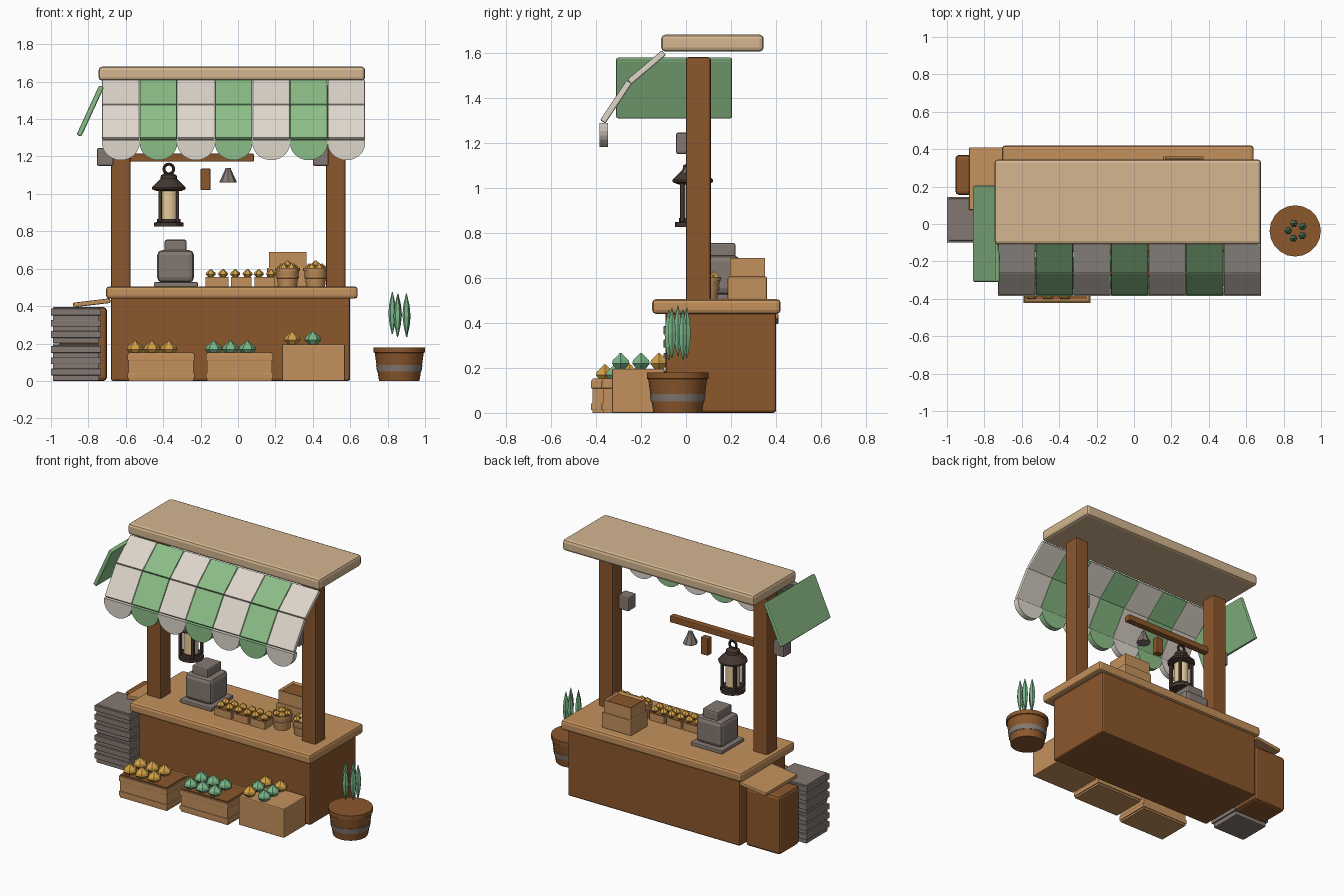
import bpy, bmesh, math
from mathutils import Matrix, Vector

if "Cube" in bpy.data.objects:
    bpy.data.objects.remove(bpy.data.objects["Cube"])


def mat(name, r, g, b):
    m = bpy.data.materials.new(name)
    m.diffuse_color = [(c / 255 / 12.92 if c < 11 else ((c / 255 + .055) / 1.055) ** 2.4) for c in (r, g, b)] + [1]
    m.use_nodes = True
    m.node_tree.nodes["Principled BSDF"].inputs["Base Color"].default_value = m.diffuse_color
    return m


BROWN = mat("dark wood", 139, 87, 44)
WOOD = mat("light wood", 196, 145, 92)
TAN = mat("roof tan", 212, 182, 144)
GREY = mat("stone grey", 132, 121, 114)
CREAM = mat("awning cream", 222, 214, 203)
GREEN = mat("awning green", 140, 190, 136)
LEAF = mat("plant green", 122, 184, 138)
GOLD = mat("fruit gold", 212, 162, 72)
IRON = mat("lantern iron", 68, 55, 48)
GLASS = mat("lantern glass", 232, 204, 156)


def finish(bm, name, *mats):
    bmesh.ops.recalc_face_normals(bm, faces=bm.faces[:])
    me = bpy.data.meshes.new(name)
    bm.to_mesh(me)
    bm.free()
    ob = bpy.data.objects.new(name, me)
    for m in mats:
        me.materials.append(m)
    bpy.context.collection.objects.link(ob)
    return ob


def box(name, x, y, z, m, bevel=.006, rot=None, inset=None):
    """Bevelled box from (min, max) ranges; inset = (rim, depth, material) hollows the top."""
    bm = bmesh.new()
    bmesh.ops.create_cube(bm, size=1)
    bmesh.ops.scale(bm, vec=(x[1] - x[0], y[1] - y[0], z[1] - z[0]), verts=bm.verts[:])
    if inset:
        top = [f for f in bm.faces if f.normal.z > .9]
        bmesh.ops.inset_region(bm, faces=top, thickness=inset[0])
        bmesh.ops.translate(bm, vec=(0, 0, -inset[1]), verts=top[0].verts[:])
        top[0].material_index = 1
    elif bevel:
        bmesh.ops.bevel(bm, geom=bm.edges[:], offset=bevel, segments=2, profile=.5, affect='EDGES')
    if rot:
        bmesh.ops.rotate(bm, matrix=rot, verts=bm.verts[:])
    bmesh.ops.translate(bm, vec=(sum(x) / 2, sum(y) / 2, sum(z) / 2), verts=bm.verts[:])
    return finish(bm, name, m, *([inset[2]] if inset else []))


def lathe(name, at, profile, m, sides=20, smooth=True):
    """Closed solid of revolution from (radius, height) points."""
    bm = bmesh.new()
    rings = [[bm.verts.new((at[0] + r * math.cos(2 * math.pi * i / sides),
                            at[1] + r * math.sin(2 * math.pi * i / sides), at[2] + h))
              for i in range(sides)] for r, h in profile]
    for a, b in zip(rings, rings[1:]):
        for i in range(sides):
            j = (i + 1) % sides
            f = bm.faces.new((a[i], a[j], b[j], b[i]))
            f.smooth = False
    bm.faces.new(rings[0][::-1])
    bm.faces.new(rings[-1])
    ob = finish(bm, name, m)
    if smooth:
        bpy.context.view_layer.objects.active = ob
        ob.select_set(True)
        bpy.ops.object.shade_smooth_by_angle(angle=math.radians(30))
        ob.select_set(False)
    return ob


def fruit(name, x, y, z, r, m):
    lathe(name, (x, y, z), [(.5 * r, 0), (r, .55 * r), (.9 * r, .9 * r), (.35 * r, 1.35 * r), (.1 * r, 1.6 * r)],
          m, 6, False)


# Counter, posts and roof
box("counter_body", (-.68, .60), (-.09, .40), (0, .45), BROWN, .012)
box("counter_top", (-.705, .64), (-.15, .42), (.44, .505), WOOD, .016)
for s, a, b in (("left", -.68, -.575), ("right", .47, .575)):
    box(s + "_post", (a, b), (0, .11), (.49, 1.58), BROWN, .01)
box("roof_slab", (-.745, .68), (-.11, .345), (1.605, 1.68), TAN, .018)

# Striped awning: two sloped panels and a scallop per stripe
W = .201
for i in range(7):
    x0 = -.727 + i * W
    m = GREEN if i % 2 else CREAM
    for tag, p, q in (("upper", (-.098, 1.6), (-.252, 1.47)), ("lower", (-.252, 1.47), (-.37, 1.293))):
        dy, dz = q[0] - p[0], q[1] - p[1]
        L, cy, cz = math.hypot(dy, dz), (p[0] + q[0]) / 2, (p[1] + q[1]) / 2
        box(f"awning_{tag}_{i}", (x0 + .001, x0 + W - .001), (cy - L / 2, cy + L / 2), (cz - .014, cz + .014), m,
            .006, Matrix.Rotation(math.atan2(-dz, -dy), 3, 'X'))
    bm = bmesh.new()
    pts = [(x0 + W, 1.288), (x0, 1.288)] + [
        (x0 + W / 2 - W / 2 * math.cos(math.pi * k / 14), 1.272 - .092 * math.sin(math.pi * k / 14)) for k in range(15)]
    face = bm.faces.new([bm.verts.new((x, -.384, z)) for x, z in pts])
    ext = bmesh.ops.extrude_face_region(bm, geom=[face])
    bmesh.ops.translate(bm, vec=(0, .038, 0), verts=[v for v in ext["geom"] if isinstance(v, bmesh.types.BMVert)])
    finish(bm, f"awning_scallop_{i}", m)

# Side flap
box("side_flap", (-.804, -.776), (-.31, .205), (1.298, 1.588), GREEN, .008, Matrix.Rotation(.43, 3, 'Y'))

# Brackets and hanging bar with tools
box("left_bracket", (-.755, -.665), (-.045, .04), (1.15, 1.245), GREY, .01)
box("right_bracket", (.40, .485), (-.045, .04), (1.15, 1.245), GREY, .01)
box("hanging_bar", (-.60, .085), (.01, .055), (1.172, 1.215), BROWN, .006)
box("hanging_brush", (-.2, -.147), (.01, .055), (1.02, 1.135), BROWN, .005)
lathe("hanging_bell", (-.053, .03, 1.06), [(.045, 0), (.045, .008), (.018, .065), (.014, .078)], GREY, 8, False)

# Lantern
LX, LY = -.37, .03
lathe("lantern_base", (LX, LY, .825), [(.078, 0), (.078, .022), (.062, .024), (.062, .04)], IRON, 12)
lathe("lantern_glass", (LX, LY, .86), [(.047, 0), (.047, .165)], GLASS, 12)
lathe("lantern_cap", (LX, LY, 1.015), [(.065, 0), (.09, .01), (.09, .02), (.045, .066), (.042, .085), (.02, .095)],
      IRON, 12)
for k in range(4):
    a = math.pi / 4 + k * math.pi / 2
    px, py = LX + .066 * math.cos(a), LY + .066 * math.sin(a)
    box(f"lantern_bar_{k}", (px - .009, px + .009), (py - .009, py + .009), (.85, 1.03), IRON, .002)
bpy.ops.mesh.primitive_torus_add(major_radius=.026, minor_radius=.008, major_segments=16, minor_segments=8,
                                 location=(LX, LY, 1.133), rotation=(math.pi / 2, 0, 0))
ring = bpy.context.object
ring.name = "lantern_ring"
ring.data.materials.append(IRON)
ring.select_set(False)

# Weighing scale on the counter
box("scale_plate", (-.45, -.215), (.025, .26), (.502, .528), GREY, .006)
box("scale_body", (-.432, -.235), (.045, .24), (.525, .70), GREY, .028)
box("scale_head", (-.392, -.275), (.07, .22), (.69, .755), GREY, .01)

# Small fruit trays, baskets and a stack of boxes
for k, cx in enumerate((-.113, .018, .144)):
    w = .062 if k == 0 else .055
    box(f"tray_{k}", (cx - w, cx + w), (0, .105), (.503, .556), WOOD, inset=(.01, .012, BROWN))
    for dx in (-.033, .033):
        for cy in (.027, .077):
            fruit("tray_fruit", cx + dx, cy, .555, .027, GOLD)
for k, cx in enumerate((.265, .415)):
    lathe(f"basket_{k}", (cx, .09, .503), [(.05, 0), (.056, .045), (.06, .046), (.061, .058), (.058, .059),
          (.062, .085), (.067, .086), (.067, .1), (.058, .1), (.055, .085)], WOOD, 14)
    for j in range(5):
        a = j * 2 * math.pi / 5 + .3
        fruit("basket_fruit", cx + .035 * math.cos(a), .09 + .035 * math.sin(a), .59, .024, GOLD)
    fruit("basket_fruit", cx, .09, .605, .025, GOLD)
box("lower_box", (.155, .375), (.185, .36), (.503, .605), WOOD, .006)
box("upper_box", (.165, .365), (.195, .35), (.605, .688), WOOD, inset=(.014, .012, BROWN))


def crate(name, x, y, z, m, inner):
    """Open crate with two raised slat bands."""
    box(name, (x[0] + .006, x[1] - .006), (y[0] + .006, y[1] - .006), z, m, inset=(.014, .02, inner))
    h = z[1] - z[0]
    for k, (a, b) in enumerate(((.08, .28), (.72, .95))):
        box(f"{name}_band_{k}", x, y, (z[0] + h * a, z[0] + h * b), m, .003, inset=None)
        # The upper band stays below the rim, so a recessed lid plate marks the opening
    box(name + "_lining", (x[0] + .02, x[1] - .02), (y[0] + .02, y[1] - .02), (z[1] - .03, z[1] - .004), inner, 0)


# Produce crates in front of the counter
crate("gold_crate", (-.592, -.232), (-.422, -.18), (0, .152), WOOD, BROWN)
crate("green_crate", (-.172, .188), (-.375, -.13), (0, .152), WOOD, BROWN)
for x0, ys, m in ((-.55, (-.36, -.25), GOLD), (-.13, (-.315, -.205), LEAF)):
    for i in range(3):
        for cy in ys:
            fruit("crate_fruit", x0 + .09 * i, cy, .142, .046, m)
box("produce_box", (.235, .572), (-.328, -.095), (0, .196), WOOD, .006)
for x, y, m in ((.4, -.29, LEAF), (.4, -.2, LEAF), (.4, -.12, GOLD),
                (.29, -.29, GOLD), (.29, -.2, LEAF), (.29, -.12, GOLD)):
    fruit("box_fruit", x, y, .194, .045, m)

# Stacked grey crates, side cabinet and tilted board
for k, z in enumerate((0, .2)):
    box(f"grey_crate_{k}", (-.99, -.742), (-.09, .135), (z, z + .195), GREY, .006)
    for j, dz in enumerate((.03, .09, .15)):
        box(f"grey_crate_{k}_slat_{j}", (-1, -.732), (-.1, .145), (z + dz, z + dz + .036), GREY, .004)
box("side_cabinet", (-.955, -.70), (.155, .37), (0, .395), BROWN, .02)
box("side_board", (-.882, -.682), (.075, .41), (.405, .43), WOOD, .006, Matrix.Rotation(-.12, 3, 'Y'))

# Potted plant
PX, PY = .862, -.037
lathe("plant_pot", (PX, PY, 0), [(.108, 0), (.124, .1), (.131, .15), (.137, .152), (.137, .18)], BROWN, 20)
lathe("pot_band", (PX, PY, .05), [(.119, 0), (.124, .034)], GREY, 20)
for k in range(5):
    a = k * 2 * math.pi / 5 + .6
    z = .235 + .008 * (k % 3)
    lathe(f"leaf_{k}", (PX + .005 + .042 * math.cos(a), PY + .042 * math.sin(a), z),
          [(.003, 0), (.016, .06), (.021, .11), (.016, .165), (.002, .225)], LEAF, 6, False)
